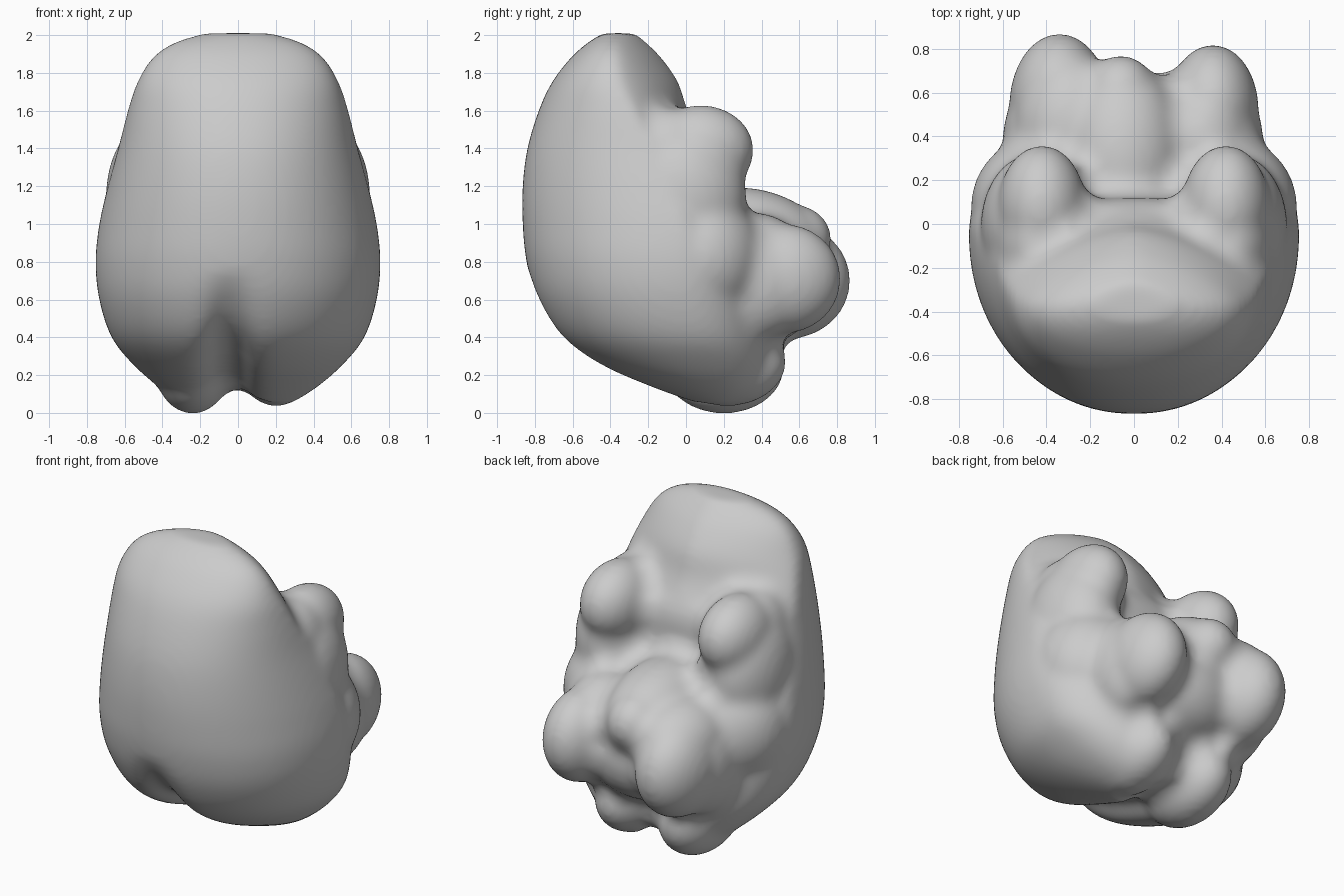
import bpy, bmesh, math
from mathutils import Matrix, Vector

if "Cube" in bpy.data.objects:
    bpy.data.objects.remove(bpy.data.objects["Cube"])

# Cross-sections of the main mass: z, half width, front y, widest y, back y
SECTIONS = [
    (0.05, 0.28, 0.02, 0.20, 0.36), (0.13, 0.41, -0.20, 0.15, 0.45),
    (0.25, 0.55, -0.47, 0.08, 0.49), (0.40, 0.67, -0.67, 0.02, 0.48),
    (0.60, 0.735, -0.79, -0.03, 0.45), (0.80, 0.755, -0.845, -0.04, 0.38),
    (1.00, 0.735, -0.865, -0.05, 0.25), (1.20, 0.69, -0.865, -0.11, 0.13),
    (1.40, 0.635, -0.84, -0.20, 0.11), (1.60, 0.585, -0.78, -0.29, 0.01),
    (1.75, 0.535, -0.71, -0.36, -0.04), (1.88, 0.455, -0.61, -0.38, -0.13),
    (1.96, 0.34, -0.52, -0.38, -0.21), (2.01, 0.18, -0.44, -0.36, -0.27)]
SIDES = 72


def spline(a, b, c, d, t):
    """Catmull-Rom blend of four section rows."""
    return [0.5 * (2 * q + (r - p) * t + (2 * p - 5 * q + 4 * r - s) * t * t
                   + (3 * q - p - 3 * r + s) * t ** 3)
            for p, q, r, s in zip(a, b, c, d)]


def ring_points(row):
    z, w, front, mid, back = row
    n = 1.5 if z > 1.5 else 2.2
    pts = []
    for i in range(SIDES):
        a = 2 * math.pi * i / SIDES
        c, s = math.cos(a), math.sin(a)
        e = 2 / n if s > 0 else 2 / 2.1
        x = w * math.copysign(abs(c) ** e, c)
        r = back - mid if s > 0 else mid - front
        y = mid + r * math.copysign(abs(s) ** e, s)
        # groove between the two rear lobes
        g = math.exp(-((x + 0.05) / 0.11) ** 2) * max(0, min(1, (0.75 - z) / 0.5))
        pts.append(Vector((x, y + (0.08 * g if s < 0 else -0.05 * g), z + 0.13 * g)))
    return pts


def add_loft(bm):
    rows = []
    last = len(SECTIONS) - 1
    for i in range(last):
        a, b = SECTIONS[max(i - 1, 0)], SECTIONS[i]
        c, d = SECTIONS[i + 1], SECTIONS[min(i + 2, last)]
        rows += [spline(a, b, c, d, k / 4) for k in range(4)]
    rows.append(SECTIONS[-1])
    rings = [[bm.verts.new(p) for p in ring_points(r)] for r in rows]
    for lo, hi in zip(rings, rings[1:]):
        for i in range(SIDES):
            j = (i + 1) % SIDES
            bm.faces.new((lo[i], lo[j], hi[j], hi[i]))
    bm.faces.new(rings[0][::-1])
    bm.faces.new(rings[-1])


def add_blob(bm, centre, radii, tilt=0):
    m = (Matrix.Translation(centre) @ Matrix.Rotation(tilt, 4, 'X')
         @ Matrix.Diagonal((*radii, 1)))
    bmesh.ops.create_icosphere(bm, subdivisions=4, radius=1, matrix=m)


bm = bmesh.new()
add_loft(bm)

# paired temporal lobes with their flanks
for s in (-1, 1):
    add_blob(bm, (0.42 * s, 0.08, 1.39), (0.20, 0.28, 0.24))
    add_blob(bm, (0.45 * s, -0.08, 1.30), (0.19, 0.30, 0.31))
    add_blob(bm, (0.46 * s, -0.01, 1.14), (0.24, 0.33, 0.40))
    add_blob(bm, (0.41 * s, 0.08, 0.82), (0.335, 0.33, 0.36))

# cerebellum halves, their outer flanks and the bridge between them
add_blob(bm, (-0.34, 0.54, 0.70), (0.23, 0.33, 0.31))
add_blob(bm, (0.36, 0.52, 0.71), (0.21, 0.30, 0.29))
add_blob(bm, (-0.40, 0.38, 0.68), (0.20, 0.29, 0.32))
add_blob(bm, (0.40, 0.38, 0.69), (0.19, 0.27, 0.30))
add_blob(bm, (0.00, 0.42, 0.66), (0.38, 0.28, 0.29))

# brain stem, broader towards the left
add_blob(bm, (-0.05, 0.33, 0.92), (0.28, 0.42, 0.27), -0.15)
add_blob(bm, (-0.06, 0.58, 0.92), (0.17, 0.19, 0.18))
add_blob(bm, (-0.28, 0.43, 0.83), (0.27, 0.35, 0.25))
add_blob(bm, (0.30, 0.36, 0.82), (0.24, 0.27, 0.24))

# occipital lobes at the bottom
add_blob(bm, (-0.24, 0.20, 0.24), (0.20, 0.32, 0.245))
add_blob(bm, (0.20, 0.22, 0.27), (0.20, 0.31, 0.235))

bmesh.ops.recalc_face_normals(bm, faces=bm.faces)
mesh = bpy.data.meshes.new("brain")
bm.to_mesh(mesh)
bm.free()
brain = bpy.data.objects.new("brain", mesh)
bpy.context.collection.objects.link(brain)


def fuse(size):
    mod = brain.modifiers.new("fuse", 'REMESH')
    mod.mode = 'VOXEL'
    mod.voxel_size = size
    mod.use_smooth_shade = True


def offset(distance):
    mod = brain.modifiers.new("offset", 'DISPLACE')
    mod.mid_level = 0
    mod.strength = distance


# fuse the lobes, then swell and shrink to fill the creases between them
fuse(0.02)
offset(0.08)
fuse(0.02)
offset(-0.08)
fuse(0.02)
soften = brain.modifiers.new("soften", 'SMOOTH')
soften.factor = 0.5
soften.iterations = 10
